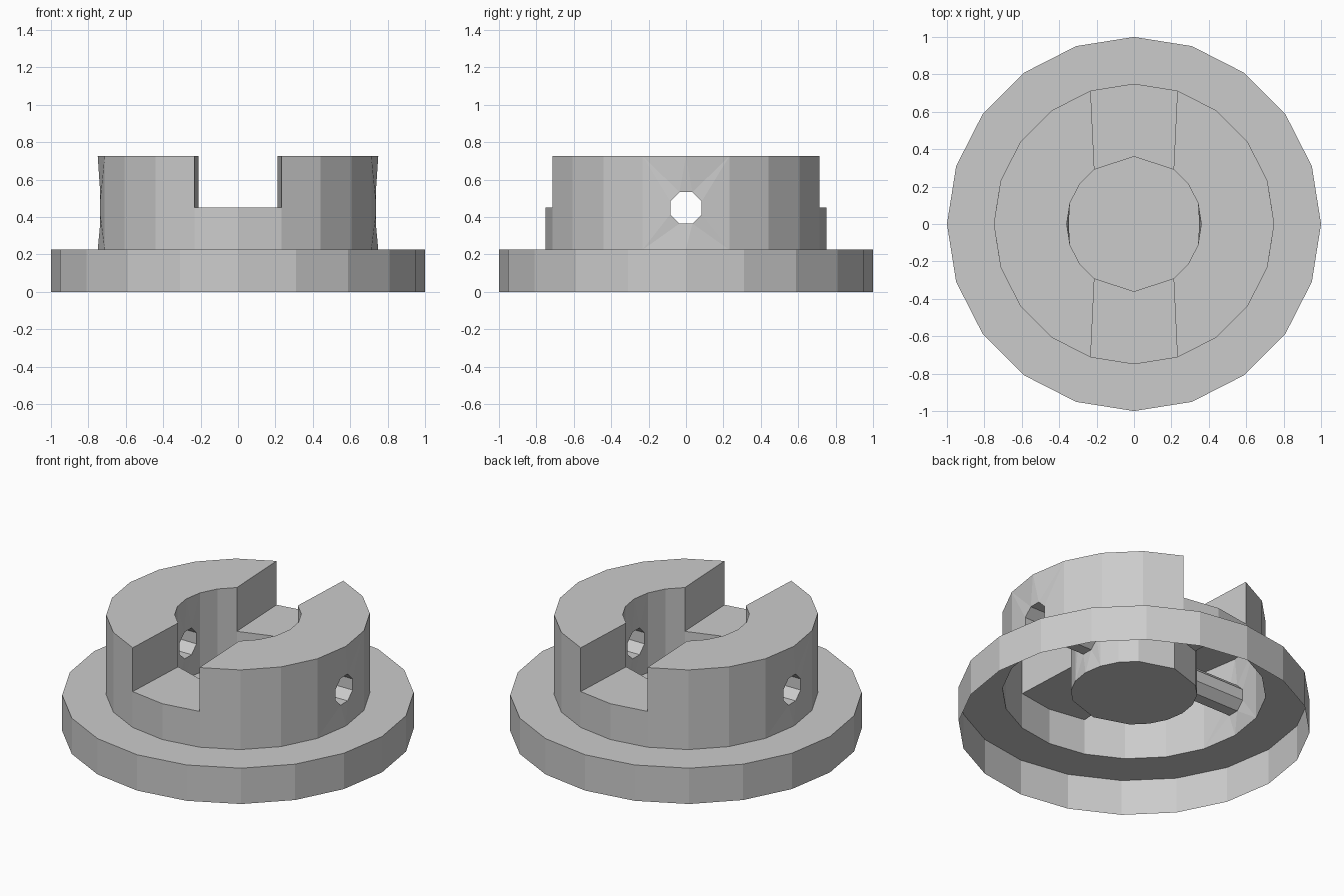
import bpy, bmesh
from math import sin, cos, pi, radians

if "Cube" in bpy.data.objects:
    bpy.data.objects.remove(bpy.data.objects["Cube"])

Z_BASE, Z_SLOT, Z_TOP = 0.225, 0.45, 0.725
R_FLANGE, R_HUB, R_BORE = 1.0, 0.75, 0.36
HOLE_R, HOLE_Z = 0.091, 0.449
X_HUB, X_BORE = 0.737, 0.347      # planes of the hole rims


def ring(r, i, z):
    """Point i of a 20-sided ring."""
    a = radians(18 * i)
    return (r * cos(a), r * sin(a), z)


def oct_pt(x, k):
    """Corner k of the eight-sided screw hole."""
    a = pi / 8 + k * pi / 4
    return (x, HOLE_R * cos(a), HOLE_Z + HOLE_R * sin(a))


def add(bm, pts, sx=1, sy=1):
    bm.faces.new([bm.verts.new((x * sx, y * sy, z)) for x, y, z in pts])


def finish(bm, name):
    bmesh.ops.remove_doubles(bm, verts=bm.verts, dist=0.0005)
    bmesh.ops.recalc_face_normals(bm, faces=bm.faces)
    mesh = bpy.data.meshes.new(name)
    bm.to_mesh(mesh)
    bm.free()
    bpy.context.collection.objects.link(bpy.data.objects.new(name, mesh))


def quarter_wall(bm, r, xh, stops, sx, sy):
    """A quarter of a round wall: drilled panel, full panels, low slot panel."""
    t, b = ring(r, 0, Z_TOP), ring(r, 0, Z_BASE)
    tr, br = ring(r, 1, Z_TOP), ring(r, 1, Z_BASE)
    k0, k1, k6, k7 = (oct_pt(xh, k) for k in (0, 1, 6, 7))
    for f in ((t, tr, k1), (tr, k0, k1), (tr, br, k7, k0), (br, k6, k7), (br, b, k6)):
        add(bm, f, sx, sy)
    for i, j in zip(stops, stops[1:]):
        top = Z_SLOT if j == 5 else Z_TOP
        pts = [ring(r, i, Z_BASE), ring(r, j, Z_BASE), ring(r, j, top), ring(r, i, top)]
        if j == stops[-2]:
            pts.insert(2, ring(r, j, Z_SLOT))
        add(bm, pts, sx, sy)


# Flange: rim and top face, open underneath
bm = bmesh.new()
for i in range(20):
    add(bm, [ring(R_FLANGE, i, 0), ring(R_FLANGE, i + 1, 0),
             ring(R_FLANGE, i + 1, Z_BASE), ring(R_FLANGE, i, Z_BASE)])
    add(bm, [ring(R_FLANGE, i, Z_BASE), ring(R_FLANGE, i + 1, Z_BASE),
             ring(R_HUB, i + 1, Z_BASE), ring(R_HUB, i, Z_BASE)])
finish(bm, "flange")

# Hub: slotted, cross-drilled hollow collar
bm = bmesh.new()
for sx in (1, -1):
    for sy in (1, -1):
        quarter_wall(bm, R_HUB, X_HUB, [1, 2, 3, 4, 5], sx, sy)
        quarter_wall(bm, R_BORE, X_BORE, [1, 2, 3, 5], sx, sy)
        # slot side
        add(bm, [ring(R_HUB, 4, Z_SLOT), ring(R_BORE, 3, Z_SLOT),
                 ring(R_BORE, 3, Z_TOP), ring(R_HUB, 4, Z_TOP)], sx, sy)
    # wall above and below each hole
    for r, xh in ((R_HUB, X_HUB), (R_BORE, X_BORE)):
        add(bm, [ring(r, 0, Z_TOP), oct_pt(xh, 1), oct_pt(xh, 2)], sx)
        add(bm, [ring(r, 0, Z_BASE), oct_pt(xh, 5), oct_pt(xh, 6)], sx)
    # screw hole tunnel
    for k in range(8):
        add(bm, [oct_pt(X_HUB, k), oct_pt(X_HUB, k + 1),
                 oct_pt(X_BORE, k + 1), oct_pt(X_BORE, k)], sx)
    # crescent top
    add(bm, [ring(R_HUB, i, Z_TOP) for i in range(-4, 5)]
        + [ring(R_BORE, i, Z_TOP) for i in range(3, -4, -1)], sx)
# slot floors
for sy in (1, -1):
    add(bm, [ring(R_HUB, i, Z_SLOT) for i in (4, 5, 6)]
        + [ring(R_BORE, i, Z_SLOT) for i in (7, 5, 3)], 1, sy)
# bore floor
add(bm, [ring(R_BORE, i, Z_BASE) for i in range(20) if i not in (4, 6, 14, 16)])
finish(bm, "hub")
